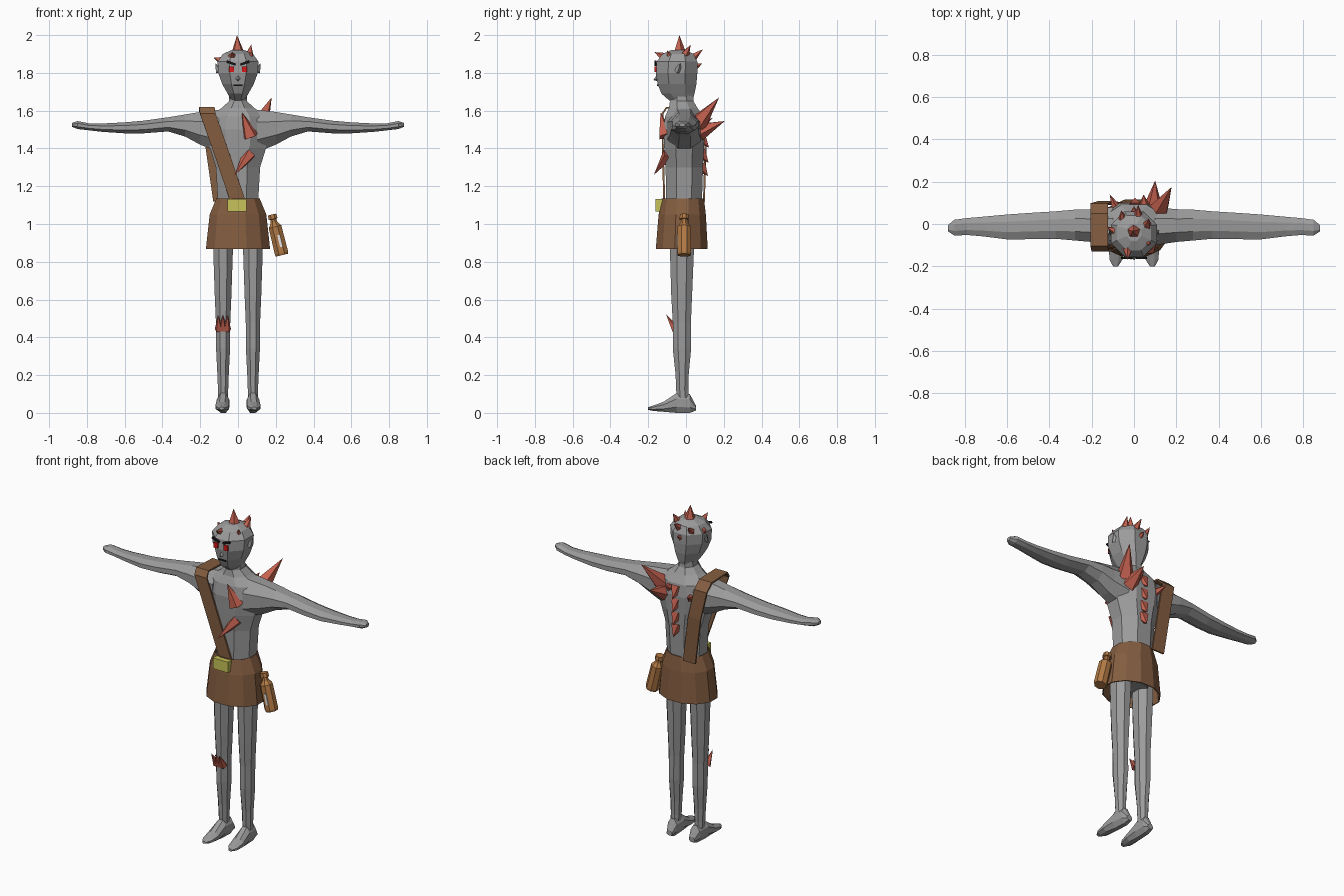
import bpy, bmesh, math
from mathutils import Vector, Matrix

X, Y, Z = Vector((1, 0, 0)), Vector((0, 1, 0)), Vector((0, 0, 1))


def material(name, rgb):
    m = bpy.data.materials.new(name)
    m.diffuse_color = (*rgb, 1)
    return m


SKIN = material("grey skin", (0.33, 0.33, 0.33))
HORN = material("red horn", (0.55, 0.12, 0.08))
LEATHER = material("brown leather", (0.23, 0.11, 0.052))
BRASS = material("yellow brass", (0.58, 0.54, 0.10))
FLASK = material("tan flask", (0.45, 0.195, 0.06))
EYE = material("bright red", (0.70, 0.01, 0.01))
BLACK = material("black", (0.01, 0.01, 0.01))
WHITE = material("white", (0.9, 0.9, 0.9))


def finish(name, bm, mat):
    bmesh.ops.recalc_face_normals(bm, faces=bm.faces)
    me = bpy.data.meshes.new(name)
    bm.to_mesh(me)
    bm.free()
    me.materials.append(mat)
    ob = bpy.data.objects.new(name, me)
    bpy.context.collection.objects.link(ob)
    return ob


def loft(name, rings, mat, n=8, caps=True):
    """Skin rings given as (centre, half-width vector u, half-depth vector v)."""
    bm = bmesh.new()
    k = 1 / math.cos(math.pi / n)
    loops = []
    for c, u, v in rings:
        angs = [2 * math.pi * (i + 0.5) / n for i in range(n)]
        loops.append([bm.verts.new(c + k * (u * math.cos(a) + v * math.sin(a))) for a in angs])
    for a, b in zip(loops, loops[1:]):
        for i in range(n):
            j = (i + 1) % n
            bm.faces.new((a[i], a[j], b[j], b[i]))
    if caps:
        bm.faces.new(loops[0])
        bm.faces.new(loops[-1])
    return finish(name, bm, mat)


def upright(rows, cx=0):
    """Rows of (z, half width, front y, back y)."""
    return [(Vector((cx, (a + b) / 2, z)), X * r, Y * (b - a) / 2) for z, r, a, b in rows]


def spikes(name, items, mat=HORN, n=5):
    """Cones given as (base, tip, radius)."""
    bm = bmesh.new()
    for base, tip, r in items:
        base, tip = Vector(base), Vector(tip)
        d = tip - base
        rot = Z.rotation_difference(d).to_matrix().to_4x4()
        bmesh.ops.create_cone(bm, cap_ends=True, segments=n, radius1=r, radius2=0,
                              depth=d.length, matrix=Matrix.Translation((base + tip) / 2) @ rot)
    return finish(name, bm, mat)


def box(name, centre, size, mat, tilt=0):
    bm = bmesh.new()
    m = Matrix.Translation(centre) @ Matrix.Rotation(tilt, 4, 'Y') @ Matrix.Diagonal((*size, 1))
    bmesh.ops.create_cube(bm, size=1, matrix=m)
    return finish(name, bm, mat)


# Torso and neck
loft("torso", upright([(0.90, .10, -.10, .06), (1.14, .108, -.105, .085), (1.30, .117, -.108, .09),
                       (1.40, .148, -.115, .095), (1.50, .165, -.12, .10), (1.57, .15, -.11, .09),
                       (1.615, .085, -.09, .06), (1.65, .048, -.085, .04), (1.70, .045, -.08, .035)]), SKIN)

# Head
loft("head", upright([(1.655, .035, -.09, .035), (1.69, .055, -.13, .045), (1.74, .083, -.15, .055),
                      (1.80, .105, -.16, .06), (1.86, .108, -.155, .06), (1.90, .08, -.125, .04),
                      (1.92, .035, -.08, .0)]), SKIN)
spikes("nose", [((0, -.14, 1.775), (0, -.173, 1.762), .025)], SKIN, 4)
box("mouth", (0, -.150, 1.735), (.05, .009, .007), BLACK)

# Crown of horns
spikes("head_horns", [((0, -.035, 1.89), (-.005, -.035, 2.0), .042),
                      ((-.075, -.04, 1.86), (-.128, -.015, 1.88), .03),
                      ((-.03, -.11, 1.88), (-.03, -.168, 1.91), .028),
                      ((.055, -.02, 1.87), (.07, .025, 1.95), .035),
                      ((.02, .02, 1.87), (.02, .09, 1.925), .03),
                      ((-.05, .01, 1.86), (-.06, .065, 1.91), .03),
                      ((.06, -.08, 1.87), (.075, -.10, 1.92), .025),
                      ((0, .04, 1.83), (0, .085, 1.85), .025)])

for s, side in ((-1, "right"), (1, "left")):
    # Face details
    box(side + "_eye", (s * .034, -.162, 1.82), (.028, .009, .03), EYE)
    box(side + "_brow", (s * .036, -.161, 1.852), (.05, .009, .012), BLACK, -s * .35)
    spikes(side + "_ear", [((s * .095, -.045, 1.81), (s * .12, -.03, 1.85), .025)], SKIN, 4)
    # Arm: rows of (x, bottom z, top z, front y, back y)
    arm = [(.10, 1.38, 1.605, -.10, .08), (.20, 1.42, 1.593, -.085, .07), (.28, 1.463, 1.58, -.078, .068),
           (.37, 1.49, 1.565, -.07, .06), (.50, 1.48, 1.547, -.072, .052), (.60, 1.48, 1.538, -.073, .045),
           (.72, 1.488, 1.532, -.058, .034), (.79, 1.496, 1.533, -.052, .028), (.85, 1.503, 1.545, -.055, .02),
           (.88, 1.515, 1.535, -.035, -.005)]
    loft(side + "_arm", [(Vector((s * x, (c + d) / 2, (a + b) / 2)), Y * (d - c) / 2, Z * (b - a) / 2)
                         for x, a, b, c, d in arm], SKIN)
    # Leg and foot
    loft(side + "_leg", upright([(.03, .026, -.045, .02), (.12, .027, -.052, .012), (.20, .03, -.055, .014),
                                 (.34, .037, -.07, .027), (.48, .038, -.07, .026), (.62, .044, -.078, .032),
                                 (.86, .052, -.085, .042), (1.0, .05, -.085, .045)], s * .079), SKIN)
    foot = [(.052, .018, .012, .04), (.02, .03, .0, .10), (-.05, .032, .0, .105),
            (-.12, .036, .006, .058), (-.17, .03, .01, .04), (-.20, .012, .016, .03)]
    loft(side + "_foot", [(Vector((s * (.077 - y * .05), y, (a + b) / 2)), X * r, Z * (b - a) / 2)
                          for y, r, a, b in foot], SKIN)

# Body horns
spikes("shoulder_horns", [((.115, .06, 1.53), (.178, .175, 1.67), .052),
                          ((.09, .07, 1.49), (.10, .205, 1.545), .05),
                          ((.05, .07, 1.53), (.045, .14, 1.56), .035),
                          ((-.085, .075, 1.50), (-.115, .14, 1.53), .025)])
spikes("spine_horns", [((.005, .075, z), (.005, .125 - i * .003, z - .055), .04)
                       for i, z in enumerate((1.54, 1.46, 1.38, 1.31))])
spikes("chest_horns", [((.065, -.105, 1.465), (.022, -.135, 1.59), .045),
                       ((.06, -.09, 1.37), (-.018, -.17, 1.26), .036)])
spikes("knee_horns", [((-.08 + d, -.055, .44), (-.08 + d * 1.3, -.105, .52), .024) for d in (-.02, 0, .02)])

# Skirt and buckle
skirt = loft("skirt", upright([(1.135, .115, -.13, .095), (1.05, .15, -.145, .105), (.867, .17, -.16, .115)]),
             LEATHER, 12, False)
skirt.modifiers.new("thickness", 'SOLIDIFY').thickness = .006
box("belt_buckle", (-.005, -.143, 1.10), (.10, .035, .065), BRASS)

# Strap over the right shoulder
path = [(.0, -.12, 1.12), (-.085, -.127, 1.37), (-.16, -.13, 1.585), (-.165, -.105, 1.62), (-.165, .05, 1.615),
        (-.165, .098, 1.57), (-.13, .108, 1.40), (-.09, .10, 1.12)]
bm = bmesh.new()
pairs = [[bm.verts.new(Vector(p) + X * w) for w in (-.041, .041)] for p in path]
for a, b in zip(pairs, pairs[1:]):
    bm.faces.new((a[0], a[1], b[1], b[0]))
strap = finish("shoulder_strap", bm, LEATHER)
strap.modifiers.new("thickness", 'SOLIDIFY').thickness = .01

# Flask hanging from the left hip
low, high = Vector((.233, -.01, .835)), Vector((.18, -.01, 1.05))
side_dir = Y.cross(high - low).normalized()
profile = [(0, .033), (.05, .036), (.70, .034), (.80, .018), (.88, .016), (.89, .024), (1, .022)]
loft("flask", [(low.lerp(high, t), side_dir * r, Y * r) for t, r in profile], FLASK)
box("flask_label", low.lerp(high, .35) + Vector((.008, -.037, 0)), (.014, .006, .065), WHITE, -.24)
